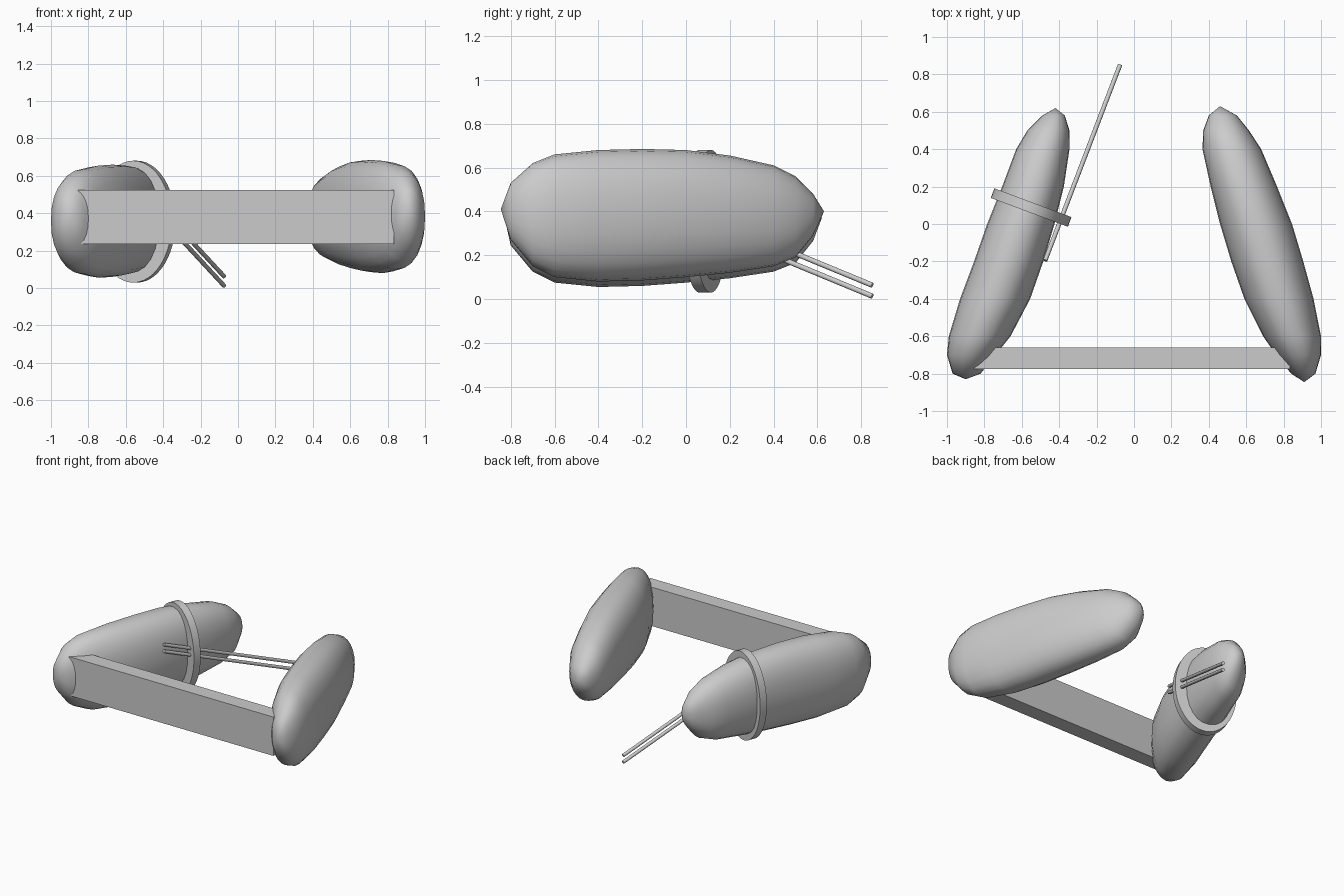
import bpy
import bmesh
from math import cos, sin, pi, copysign, radians
from mathutils import Vector

default_cube = bpy.data.objects.get("Cube")
if default_cube:
    bpy.data.objects.remove(default_cube, do_unlink=True)

# One plain grey for every part
grey = bpy.data.materials.new("plain_grey")
grey.use_nodes = True
colour = (0.6, 0.6, 0.6, 1)
grey.diffuse_color = colour
for node in grey.node_tree.nodes:
    if node.type == 'BSDF_PRINCIPLED':
        node.inputs["Base Color"].default_value = colour


def finish(obj, name, angle):
    """Name the part, colour it and smooth its gentle edges."""
    obj.name = name
    obj.data.materials.clear()
    obj.data.materials.append(grey)
    bpy.ops.object.select_all(action='DESELECT')
    obj.select_set(True)
    bpy.context.view_layer.objects.active = obj
    bpy.ops.object.shade_smooth_by_angle(angle=radians(angle))
    return obj


def rounded(value, power=0.9):
    return copysign(abs(value) ** power, value)


def loft_pod(name, stations, front_tip, back_tip, sides=24):
    """Closed pod through rounded sections given as y, x range and z range."""
    bm = bmesh.new()
    rings = []
    for y, x_low, x_high, z_low, z_high in stations:
        ring = []
        for i in range(sides):
            a = 2 * pi * i / sides
            x = (x_low + x_high) / 2 + rounded(cos(a)) * (x_high - x_low) / 2
            z = (z_low + z_high) / 2 + rounded(sin(a)) * (z_high - z_low) / 2
            ring.append(bm.verts.new((x, y, z)))
        rings.append(ring)
    for ring, following in zip(rings, rings[1:]):
        for i in range(sides):
            j = (i + 1) % sides
            bm.faces.new((ring[i], ring[j], following[j], following[i]))
    for ring, tip in ((rings[0], front_tip), (rings[-1], back_tip)):
        point = bm.verts.new(tip)
        for i in range(sides):
            bm.faces.new((ring[i], ring[(i + 1) % sides], point))
    bmesh.ops.recalc_face_normals(bm, faces=bm.faces)
    mesh = bpy.data.meshes.new(name)
    bm.to_mesh(mesh)
    bm.free()
    obj = bpy.data.objects.new(name, mesh)
    bpy.context.collection.objects.link(obj)
    return finish(obj, name, 60)


def rod(name, start, end, radius):
    """Straight round rod between two points."""
    start, end = Vector(start), Vector(end)
    span = end - start
    bpy.ops.mesh.primitive_cylinder_add(vertices=12, radius=radius,
                                        depth=span.length,
                                        location=(start + end) / 2)
    obj = bpy.context.object
    obj.rotation_euler = span.to_track_quat('Z', 'Y').to_euler()
    return finish(obj, name, 40)


# Shared side profile of the two pods: y, bottom, top
side_profile = [
    (-.8, .27, .53), (-.7, .15, .62), (-.6, .1, .66), (-.4, .08, .68),
    (-.2, .085, .685), (0, .1, .68), (.2, .12, .655), (.4, .15, .61),
    (.5, .19, .56), (.58, .29, .48),
]

# Plan outline of each pod: smallest and largest x at those stations
left_plan = [
    (.84, .97), (.76, 1), (.69, 1), (.59, .96), (.52, .905),
    (.46, .845), (.41, .765), (.366, .68), (.37, .615), (.4, .55),
]
right_plan = [
    (-.97, -.82), (-1, -.74), (-.99, -.66), (-.93, -.555), (-.855, -.485),
    (-.785, -.425), (-.705, -.375), (-.63, -.345), (-.57, -.345), (-.49, -.37),
]


def pod_stations(plan, drop):
    return [(y, x_low, x_high, z_low - drop, z_high - drop)
            for (y, z_low, z_high), (x_low, x_high) in zip(side_profile, plan)]


loft_pod("left_pod", pod_stations(left_plan, 0),
         (.91, -.845, .41), (.46, .63, .4))
loft_pod("right_pod", pod_stations(right_plan, .025),
         (-.9, -.83, .38), (-.42, .62, .37))

# Flat beam joining the front of the pods
bpy.ops.mesh.primitive_cube_add(size=1, location=(-.01, -.717, .38))
beam = bpy.context.object
beam.scale = (1.69, .115, .29)
finish(beam, "front_beam", 30)

# Oval collar around the right pod
bpy.ops.mesh.primitive_cylinder_add(vertices=48, radius=1, depth=1,
                                    location=(-.55, .088, .355))
collar = bpy.context.object
collar.scale = (.22, .326, .055)
collar.rotation_euler = (radians(90), 0, radians(-20.5))
finish(collar, "collar", 40)

# Pair of thin sloping rods, one above the other
for label, lift in (("lower_rod", 0), ("upper_rod", .05)):
    rod(label, (-.475, -.195, .445 + lift), (-.075, .85, .013 + lift), .012)
